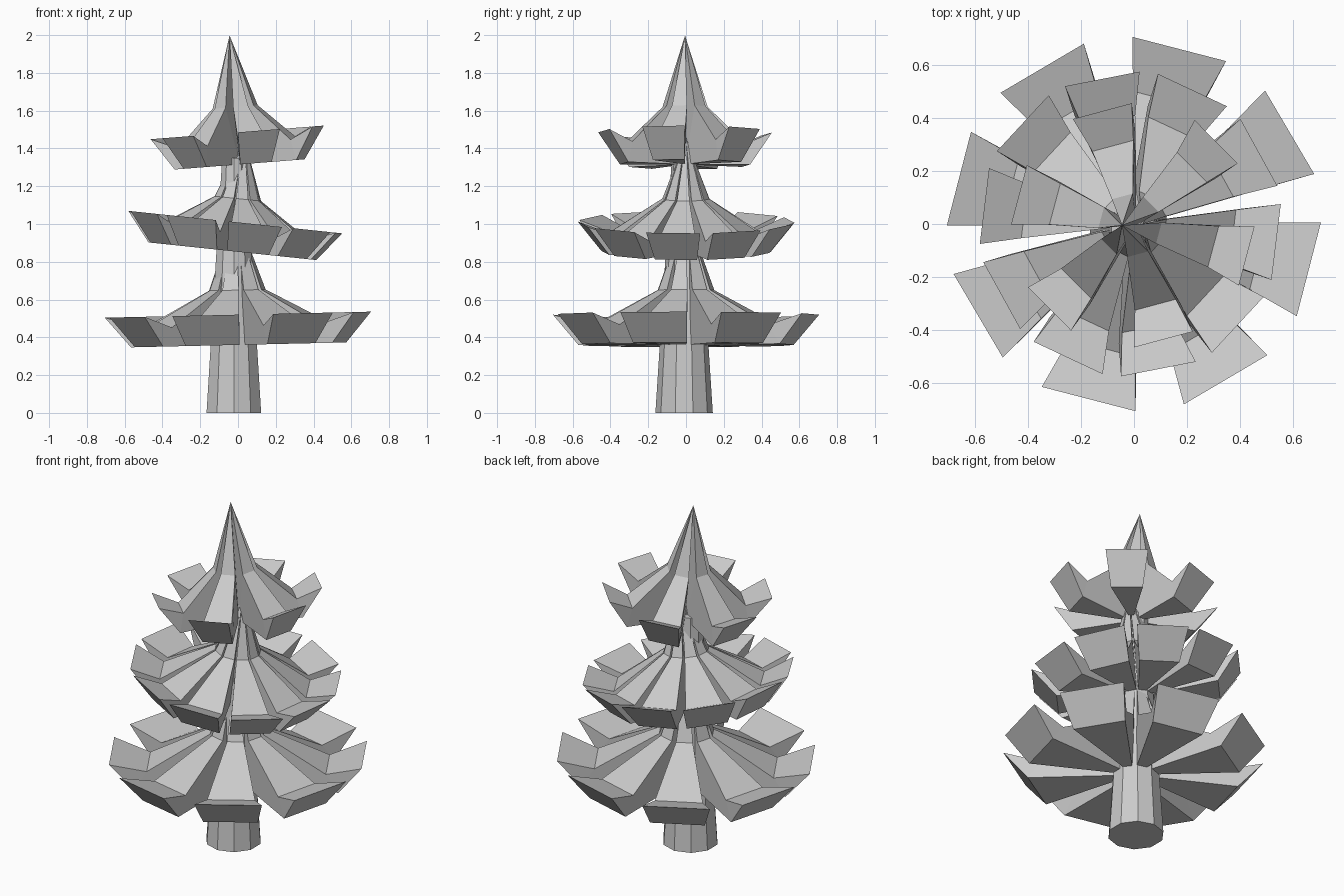
import bpy, bmesh, math
from mathutils import Matrix, Vector

if "Cube" in bpy.data.objects:
    bpy.data.objects.remove(bpy.data.objects["Cube"])

grey = bpy.data.materials.new("light_grey")
grey.diffuse_color = (0.6, 0.6, 0.6, 1)
grey.use_nodes = True
grey.node_tree.nodes["Principled BSDF"].inputs["Base Color"].default_value = grey.diffuse_color


def finish(name, bm):
    bmesh.ops.recalc_face_normals(bm, faces=bm.faces[:])
    mesh = bpy.data.meshes.new(name)
    bm.to_mesh(mesh)
    bm.free()
    mesh.materials.append(grey)
    obj = bpy.data.objects.new(name, mesh)
    bpy.context.collection.objects.link(obj)
    return obj


def add_blade(bm, mid, spread, profile, apex_z, base_z):
    """One wedge-shaped branch with an upturned tip; profile = knee, fold, tip, lip."""
    apex = bm.verts.new((0, 0, apex_z))
    base = bm.verts.new((0, 0, base_z))
    sides = []
    for sign in (-1, 1):
        row = []
        for i, (r, z) in enumerate(profile):
            a = math.radians(mid + sign * spread[min(i, 1)] / 2)
            row.append(bm.verts.new((r * math.cos(a), r * math.sin(a), z)))
        sides.append(row)
    left, right = sides
    # Top, tip and underside
    bm.faces.new((apex, left[0], right[0]))
    for i in range(3):
        bm.faces.new((left[i], left[i + 1], right[i + 1], right[i]))
    bm.faces.new((left[3], base, right[3]))
    # Side walls
    for knee, fold, tip, lip in sides:
        bm.faces.new((apex, knee, base))
        bm.faces.new((knee, fold, lip, base))
        bm.faces.new((fold, tip, lip))


def tier(name, count, start, spread, profile, apex_z, pivot, lean):
    bm = bmesh.new()
    for k in range(count):
        add_blade(bm, start + k * 360 / count, spread, profile, apex_z, profile[-1][1])
    # Lean the whole tier sideways about its pivot
    bmesh.ops.rotate(bm, verts=bm.verts[:], cent=(0, 0, pivot[2]),
                     matrix=Matrix.Rotation(math.radians(lean), 3, 'Y'))
    bmesh.ops.translate(bm, verts=bm.verts[:], vec=Vector((pivot[0], pivot[1], 0)))
    finish(name, bm)


# Branch tiers
tier("lower_branches", 8, -14.5, (35, 30),
     [(0.15, 0.65), (0.50, 0.46), (0.705, 0.52), (0.57, 0.36)],
     1.07, (0, 0, 0.5), -1.3)
tier("middle_branches", 10, -7, (31, 29),
     [(0.125, 1.135), (0.41, 0.95), (0.575, 1.01), (0.45, 0.855)],
     1.46, (-0.015, 0, 1.0), 6)
tier("upper_branches", 6, 45, (40, 29),
     [(0.12, 1.62), (0.32, 1.425), (0.46, 1.485), (0.345, 1.315)],
     2.0, (-0.004, -0.005, 1.48), -4.5)

# Tapered trunk
bm = bmesh.new()
bmesh.ops.create_cone(bm, cap_ends=True, segments=10, radius1=0.152, radius2=0.065, depth=1.35,
                      matrix=Matrix.Translation((-0.022, -0.01, 0.675))
                      @ Matrix.Rotation(math.radians(18), 4, 'Z'))
# Keep a vertex line on the front centre
front = min(bm.verts, key=lambda v: (round(v.co.z, 3), v.co.y))
turn = -math.pi / 2 - math.atan2(front.co.y + 0.01, front.co.x + 0.022)
bmesh.ops.rotate(bm, verts=bm.verts[:], cent=(-0.022, -0.01, 0),
                 matrix=Matrix.Rotation(turn, 3, 'Z'))
finish("trunk", bm)
